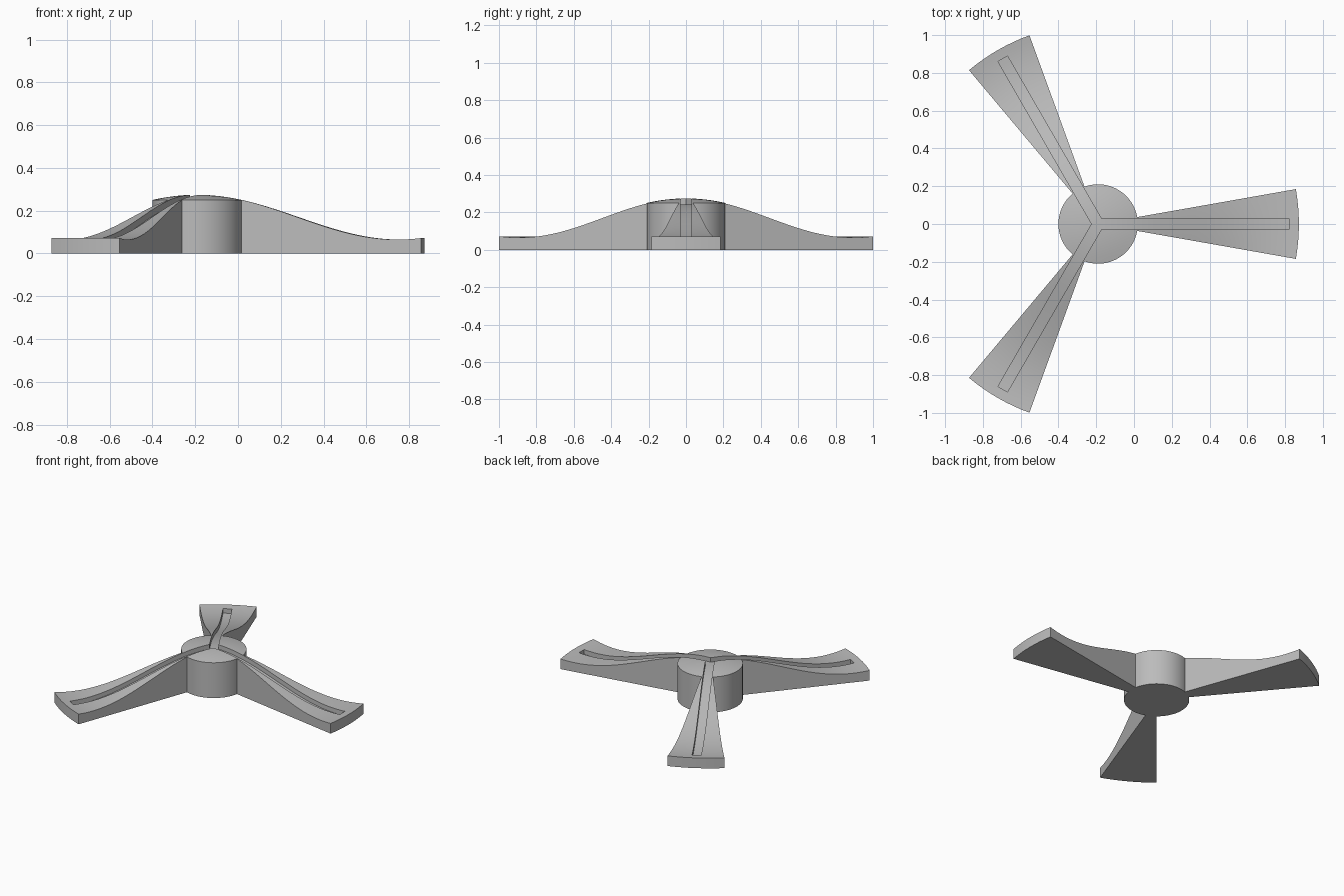
import bpy, bmesh
from math import cos, sin, pi, radians
from mathutils import Matrix

if "Cube" in bpy.data.objects:
    bpy.data.objects.remove(bpy.data.objects["Cube"])

CENTRE = Matrix.Translation((-0.19, 0, 0))
HUB_R, TIP_R = 0.21, 1.063
SLOT_HALF, SLOT_END, SLOT_DEPTH = 0.029, 1.01, 0.032
STEP = 2.5  # degrees per sector


def height(r):
    return 0.17 + 0.105 * cos(pi * r / 0.95)


def is_arm(deg):
    # three arms, each twenty degrees wide
    return (deg + 60) % 120 - 60 > -10 and (deg + 60) % 120 - 60 < 10


def to_object(name, bm, material):
    bmesh.ops.remove_doubles(bm, verts=bm.verts, dist=1e-5)
    bmesh.ops.recalc_face_normals(bm, faces=bm.faces)
    mesh = bpy.data.meshes.new(name)
    bm.to_mesh(mesh)
    bm.free()
    mesh.materials.append(material)
    obj = bpy.data.objects.new(name, mesh)
    bpy.context.collection.objects.link(obj)
    return obj


def extrude_to(bm, z_rule):
    # thicken an open surface, moving the new side to the ruled height
    geom = bmesh.ops.extrude_face_region(bm, geom=bm.faces[:], use_keep_orig=True)["geom"]
    for v in geom:
        if isinstance(v, bmesh.types.BMVert):
            v.co.z = z_rule(v.co)


grey = bpy.data.materials.new("plain grey")
grey.use_nodes = True
colour = (0.5, 0.5, 0.5, 1)
grey.diffuse_color = colour
grey.node_tree.nodes["Principled BSDF"].inputs["Base Color"].default_value = colour

# Domed hub and three flared arms, as one swept top surface pulled down to the base
bm = bmesh.new()
hub_radii = [HUB_R * i / 6 for i in range(7)]
arm_radii = [HUB_R + (TIP_R - HUB_R) * i / 28 for i in range(1, 29)]
for s in range(int(360 / STEP)):
    a, b = radians(s * STEP), radians((s + 1) * STEP)
    radii = hub_radii + (arm_radii if is_arm((s + 0.5) * STEP) else [])
    for r0, r1 in zip(radii, radii[1:]):
        corners = [(r0, a), (r1, a), (r1, b), (r0, b)]
        if r0 == 0:
            corners.pop()
        bm.faces.new([bm.verts.new((r * cos(t), r * sin(t), height(r))) for r, t in corners])
bmesh.ops.remove_doubles(bm, verts=bm.verts, dist=1e-5)
extrude_to(bm, lambda co: 0)
body = to_object("three_arm_body", bm, grey)
body.matrix_world = CENTRE

# Curved-floor slot along the middle of each arm
for k in range(3):
    bm = bmesh.new()
    xs = [-0.004 + (SLOT_END + 0.004) * i / 36 for i in range(37)]
    rows = [[bm.verts.new((x, y, height(x) - SLOT_DEPTH)) for y in (-SLOT_HALF, SLOT_HALF)] for x in xs]
    for p, q in zip(rows, rows[1:]):
        bm.faces.new((p[0], q[0], q[1], p[1]))
    extrude_to(bm, lambda co: 0.5)
    cutter = to_object("slot_cutter", bm, grey)
    cutter.matrix_world = CENTRE @ Matrix.Rotation(radians(120 * k), 4, "Z")
    cutter.hide_render = True
    bpy.context.view_layer.update()
    mod = body.modifiers.new("slot", "BOOLEAN")
    mod.operation, mod.solver, mod.object = "DIFFERENCE", "EXACT", cutter
    with bpy.context.temp_override(object=body, active_object=body):
        bpy.ops.object.modifier_apply(modifier=mod.name)
    bpy.data.objects.remove(cutter)

# Smooth shading with crisp rims
bpy.ops.object.select_all(action="DESELECT")
body.select_set(True)
bpy.context.view_layer.objects.active = body
bpy.ops.object.shade_smooth_by_angle(angle=radians(30))
